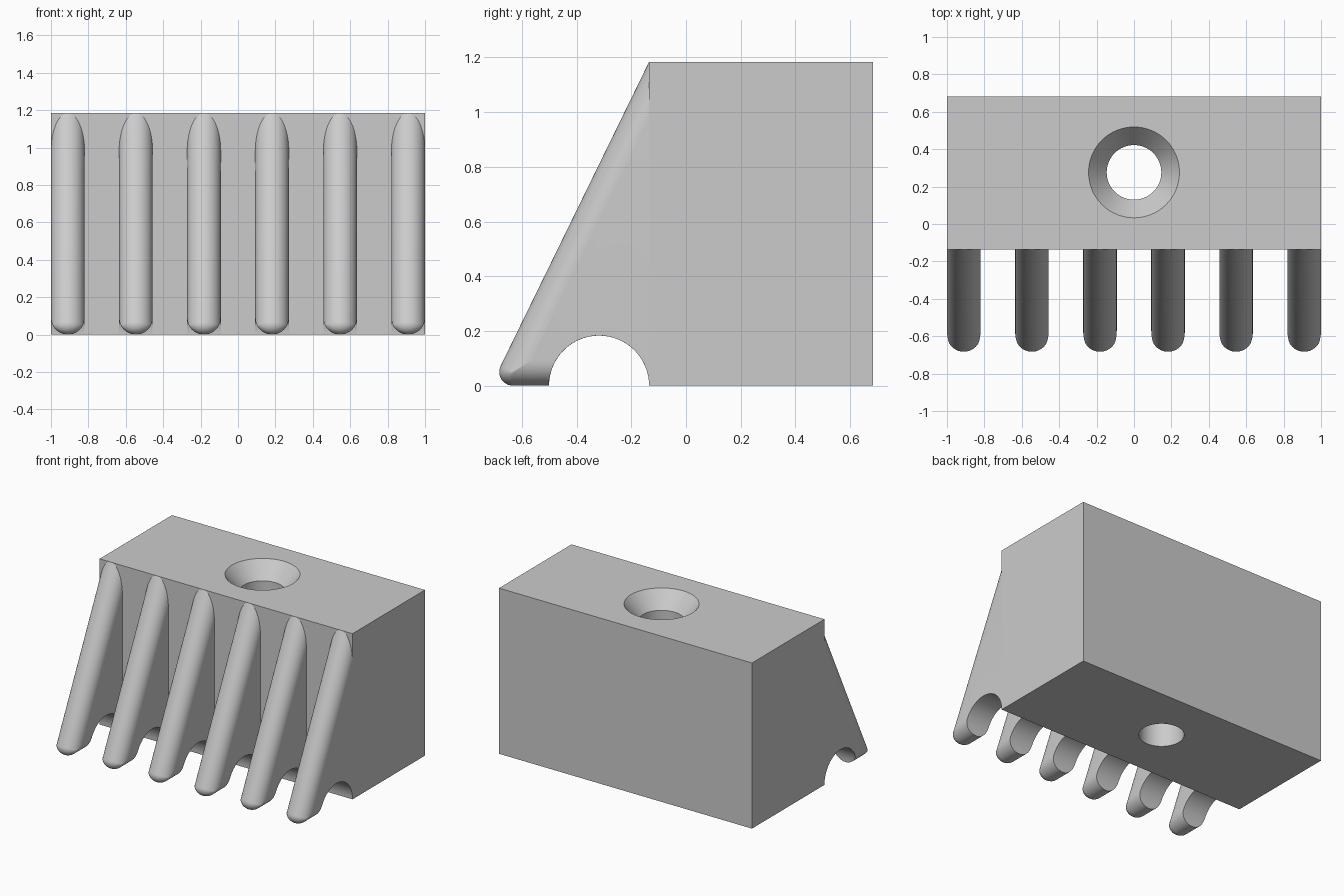
import bpy
import bmesh
from math import sin, cos, tan, pi, sqrt, atan2, asin

if "Cube" in bpy.data.objects:
    bpy.data.objects.remove(bpy.data.objects["Cube"])

grey = bpy.data.materials.new("light grey")
grey.use_nodes = True
grey.diffuse_color = (0.6, 0.6, 0.6, 1)
grey.node_tree.nodes["Principled BSDF"].inputs["Base Color"].default_value = (0.6, 0.6, 0.6, 1)

HEIGHT, BACK, FRONT = 1.184, 0.683, -0.135
RIB_R, TOE_R = 0.09, 0.05          # rib half width, toe rounding
ARCH_Y, ARCH_R = -0.318, 0.183     # channel under the ribs
TOE_Y = -0.633                     # centre of the toe rounding
HOLE_Y = 0.276


def finish(bm, name):
    bmesh.ops.recalc_face_normals(bm, faces=bm.faces)
    mesh = bpy.data.meshes.new(name)
    bm.to_mesh(mesh)
    bm.free()
    mesh.materials.append(grey)
    ob = bpy.data.objects.new(name, mesh)
    bpy.context.collection.objects.link(ob)
    return ob


def smooth(ob):
    bpy.ops.object.select_all(action="DESELECT")
    ob.select_set(True)
    bpy.context.view_layer.objects.active = ob
    bpy.ops.object.shade_smooth_by_angle()


# Block
bm = bmesh.new()
bmesh.ops.create_cube(bm, size=1)
for v in bm.verts:
    v.co.x *= 2
    v.co.y = BACK if v.co.y > 0 else FRONT
    v.co.z = HEIGHT if v.co.z > 0 else 0
block = finish(bm, "block")

# Countersunk screw hole, cut with a revolved profile
bm = bmesh.new()
rings = []
for r, z in [(0.146, -0.1), (0.146, HEIGHT - 0.115), (0.243, HEIGHT), (0.243, HEIGHT + 0.1)]:
    rings.append([bm.verts.new((r * cos(2 * pi * i / 64), HOLE_Y + r * sin(2 * pi * i / 64), z))
                  for i in range(64)])
for a, b in zip(rings, rings[1:]):
    for i in range(64):
        j = (i + 1) % 64
        bm.faces.new((a[i], a[j], b[j], b[i]))
bm.faces.new(rings[0])
bm.faces.new(rings[-1])
cutter = finish(bm, "hole_cutter")
cutter.hide_render = True
cut = block.modifiers.new("screw hole", "BOOLEAN")
cut.operation, cut.solver, cut.object = "DIFFERENCE", "EXACT", cutter
bpy.context.view_layer.objects.active = block
bpy.ops.object.modifier_apply(modifier=cut.name)
bpy.data.objects.remove(cutter)
smooth(block)

# Lean of the sloping edge from vertical, tangent to the toe rounding
dy, dz = FRONT - TOE_Y, HEIGHT - TOE_R
lean = atan2(dy, dz) + asin(TOE_R / sqrt(dy * dy + dz * dz))


def rib_section(t):
    """Side outline of a rib, drawn in by t from its slope and its sole."""
    top_z = HEIGHT - t / sin(lean)
    r = max(TOE_R - t, 0.002)
    cz = t + r
    cy = FRONT - (top_z - cz) * tan(lean) + r / cos(lean)
    pts = [(FRONT, top_z)]
    # toe rounding, from the slope round to the sole
    for i in range(13):
        a = pi - lean + (pi / 2 + lean) * i / 12
        pts.append((cy + r * cos(a), cz + r * sin(a)))
    # channel, from the sole over to the foot of the block
    start = pi - asin(t / ARCH_R)
    for i in range(33):
        a = start * (1 - i / 32)
        pts.append((ARCH_Y + ARCH_R * cos(a), ARCH_R * sin(a)))
    return pts


# Ribs: sections lofted across the width give the fully rounded edge
def make_rib(name, x0):
    bm = bmesh.new()
    loops = []
    for i in range(25):
        a = pi * i / 24
        t = RIB_R * (1 - sin(a))
        loops.append([bm.verts.new((x0 - RIB_R * cos(a), y, z)) for y, z in rib_section(t)])
    for p, q in zip(loops, loops[1:]):
        for i in range(len(p) - 1):
            bm.faces.new((p[i], p[i + 1], q[i + 1], q[i]))
    bm.faces.new(loops[0])
    bm.faces.new(loops[-1])
    smooth(finish(bm, name))


for k in range(6):
    make_rib(f"rib_{k + 1}", -0.91 + 0.364 * k)
